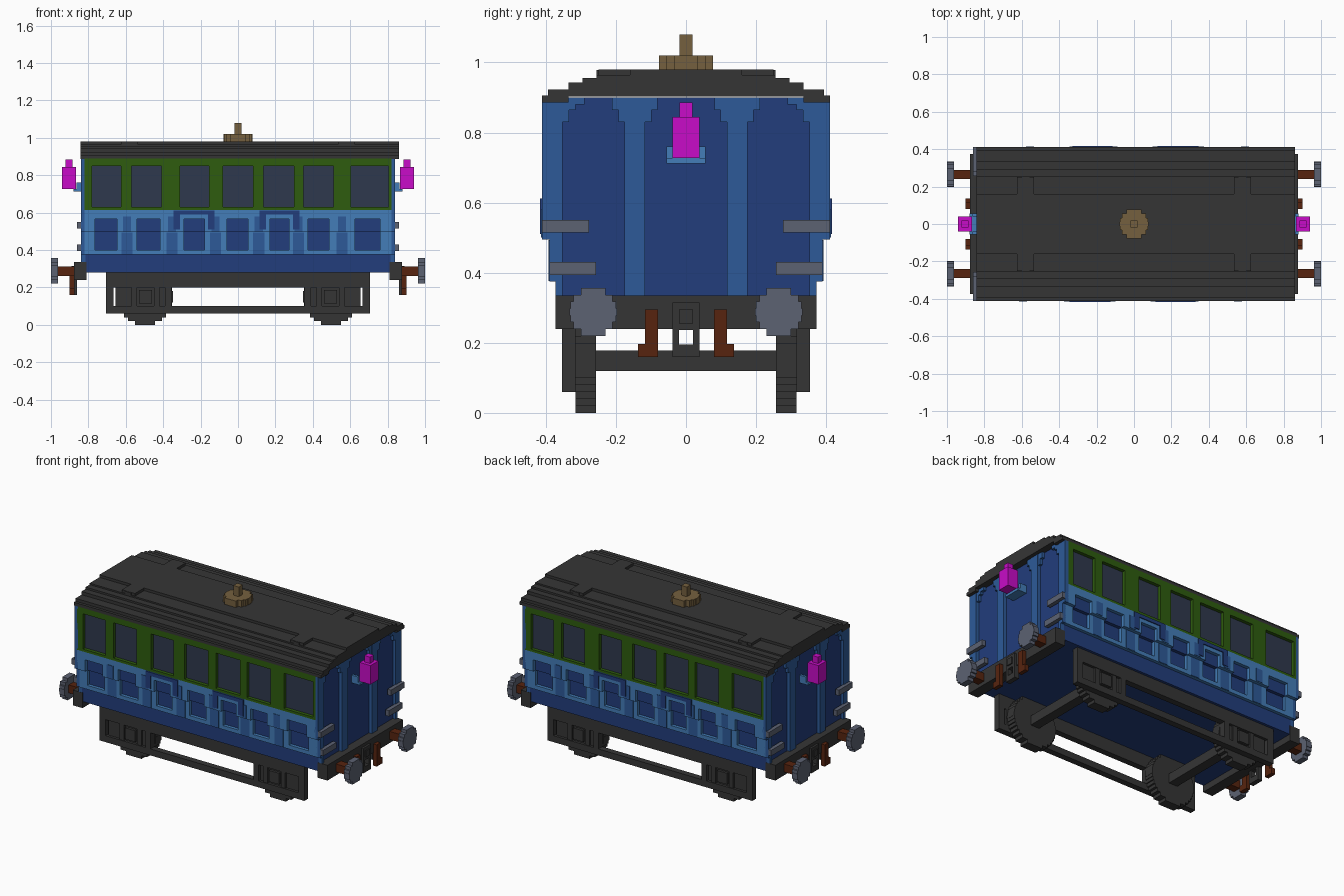
import bpy, bmesh, math
from itertools import product

old = bpy.data.objects.get("Cube")
if old:
    bpy.data.objects.remove(old, do_unlink=True)


def material(name, hexcode):
    rgb = [int(hexcode[i:i + 2], 16) / 255 for i in (0, 2, 4)]
    lin = [c / 12.92 if c <= 0.04045 else ((c + 0.055) / 1.055) ** 2.4 for c in rgb]
    m = bpy.data.materials.new(name)
    m.use_nodes = True
    m.diffuse_color = (*lin, 1)
    m.node_tree.nodes["Principled BSDF"].inputs["Base Color"].default_value = (*lin, 1)
    return m


CHAR = material("charcoal", "353535")
GREEN = material("dark_green", "2E5C0E")
GLASS = material("slate_glass", "2F384D")
NAVY = material("navy_blue", "223D7C")
MID = material("mid_blue", "2D5A98")
LIGHT = material("light_blue", "437DB8")
PINK = material("magenta", "C80CC8")
GREY = material("steel_grey", "5C6272")
BROWN = material("rust_brown", "57240F")
TAN = material("tan_brass", "75603F")

TURN = [(1, 1), (-1, -1)]               # half-turn copies
FOUR = list(product((1, -1), (1, -1)))  # copies in every quadrant


def part(name, mat, boxes, copies=((1, 1),)):
    """One object made of boxes (x0, x1, y0, y1, z0, z1), repeated with x/y signs."""
    bm = bmesh.new()
    for sx, sy in copies:
        for x0, x1, y0, y1, z0, z1 in boxes:
            vs = bmesh.ops.create_cube(bm, size=1)["verts"]
            for v in vs:
                v.co.x = sx * ((x0 + x1) / 2 + v.co.x * (x1 - x0))
                v.co.y = sy * ((y0 + y1) / 2 + v.co.y * (y1 - y0))
                v.co.z = (z0 + z1) / 2 + v.co.z * (z1 - z0)
    bmesh.ops.recalc_face_normals(bm, faces=bm.faces)
    me = bpy.data.meshes.new(name)
    bm.to_mesh(me)
    bm.free()
    me.materials.append(mat)
    ob = bpy.data.objects.new(name, me)
    bpy.context.collection.objects.link(ob)
    return ob


def disc(r, n):
    """Stepped round outline as n strips: (half width, low, high)."""
    h = 2 * r / n
    out = []
    for i in range(n):
        mid = -r + (i + 0.5) * h
        out.append((math.sqrt(r * r - mid * mid), -r + i * h, -r + (i + 1) * h))
    return out


def wall(spans, y0, y1, z0, z1, hz0, hz1, xe=0.82):
    """Side wall with an opening for each x span between hz0 and hz1."""
    boxes = []
    if hz0 > z0:
        boxes.append((-xe, xe, y0, y1, z0, hz0))
    if hz1 < z1:
        boxes.append((-xe, xe, y0, y1, hz1, z1))
    edges = [-xe] + [e for s in spans for e in s] + [xe]
    for a, b in zip(edges[::2], edges[1::2]):
        boxes.append((a, b, y0, y1, hz0, hz1))
    return boxes


# Body core and glazing
part("body_core", NAVY, [(-.82, .82, -.37, .37, .28, .90),
                         (-.82, .82, -.39, .39, .495, .62)])
part("window_glass", GLASS, [(-.81, .81, -.39, -.36, .62, .88)], TURN)

# Side walls: green window band, blue panelled band
windows = [(-.78, -.625), (-.57, -.41), (-.31, -.155), (-.08, .08),
           (.135, .30), (.35, .51), (.605, .805)]
panels = [(-.765, -.647), (-.54, -.417), (-.29, -.18), (-.06, .053),
          (.17, .273), (.375, .487), (.625, .76)]
part("window_wall", GREEN, wall(windows, -.411, -.385, .615, .888, .63, .85), TURN)
part("upper_panel_wall", LIGHT, wall(panels, -.411, -.38, .495, .615, .495, .567), TURN)
part("lower_panel_wall", LIGHT, wall(panels, -.39, -.36, .375, .495, .40, .495), TURN)

# Painted shading strips between the panels
gaps = []
for (a0, a1), (b0, b1) in zip(panels, panels[1:]):
    c = (a1 + b0) / 2
    gaps += [(c - .022, c + .022, -.414, -.40, .50, .58),
             (c - .03, c + .03, -.393, -.38, .377, .493)]
part("panel_gap_stripes", MID, gaps, TURN)
door = []
for a, b in (panels[2], panels[4]):
    door += [(a - .055, a - .02, -.417, -.40, .51, .612), (b + .02, b + .055, -.417, -.40, .51, .612),
             (a - .02, b + .02, -.417, -.40, .59, .612)]
part("door_surrounds", NAVY, door, TURN)

# End walls: framing strips over the dark core, with arched panel tops
ends = [(.815, .84, .117, .175, .335, .90)]
ends += [(.815, .84, .352, .411, .495, .886), (.815, .84, .352, .39, .375, .495),
         (.815, .84, .352, .372, .335, .375)]
for edge, d in ((.352, -1), (.175, 1), (.117, -1)):
    for w, z in ((.018, .83), (.036, .865)):
        lo, hi = sorted((edge, edge + d * w))
        ends.append((.815, .838, lo, hi, z, .90))
ends.append((.815, .838, .29, .352, .88, .90))
part("end_frames", MID, ends, FOUR)
part("end_rails", GREY, [(.835, .86, .277, .411, .515, .55),
                         (.835, .86, .257, .39, .394, .43)], FOUR)

# Stepped roof
X = (-.843, .86)
part("roof", CHAR, [(*X, -.411, -.335, .886, .905), (*X, .335, .411, .886, .905),
                    (*X, -.394, .394, .903, .923), (*X, -.335, .335, .92, .943),
                    (*X, -.295, .295, .94, .955), (*X, -.255, .255, .95, .964),
                    (*X, -.16, .16, .96, .98)])
part("roof_blocks", CHAR, [(.535, .625, .15, .25, .95, .98),
                           (.56, .60, .14, .255, .95, .979)], FOUR)

# Roof vent
part("roof_vent", TAN, [(-w, w, a, b, .975, 1.02) for w, a, b in disc(.077, 7)]
     + [(-.019, .019, -.019, .019, 1.0, 1.08)])

# End lamps and brackets
part("end_lamps", PINK, [(.866, .94, -.039, .039, .727, .845),
                         (.884, .922, -.018, .018, .84, .885)], TURN)
part("lamp_brackets", LIGHT, [(.815, .88, -.055, .055, .712, .727),
                              (.815, .864, -.055, -.039, .72, .76),
                              (.815, .864, .039, .055, .72, .76)], TURN)

# Headstocks, buffers and couplings
part("headstocks", CHAR, [(.81, .877, -.373, .373, .24, .335)], TURN)
part("buffer_shafts", BROWN, [(.87, .97, .24, .29, .262, .312)], FOUR)
part("buffer_heads", GREY, [(.963, 1.0, .265 - w, .265 + w, .288 + a, .288 + b)
                            for w, a, b in disc(.068, 7)], FOUR)
part("brake_pipes", BROWN, [(.875, .90, .08, .117, .16, .295),
                            (.875, .90, .097, .137, .16, .197)], FOUR)
part("coupling_hooks", CHAR, [(.86, .89, -.038, .038, .237, .315),
                              (.86, .89, -.038, -.02, .16, .24),
                              (.86, .89, .02, .038, .16, .24),
                              (.86, .89, -.038, .038, .16, .195),
                              (.88, .897, -.02, .02, .255, .295)], TURN)

# Underframe, wheels and axles
part("side_frames", CHAR, [(-.705, .705, .316, .354, .06, .10),
                           (-.705, .705, .316, .354, .20, .28)], [(1, 1), (1, -1)])
part("axle_guards", CHAR, [(.665, .705, .316, .354, .08, .25),
                           (.355, .655, .316, .338, .08, .25),
                           (.355, .39, .316, .354, .08, .25),
                           (.42, .45, .33, .35, .10, .20),
                           (.54, .57, .33, .35, .10, .20),
                           (.46, .53, .33, .354, .115, .185)], FOUR)
part("wheels", CHAR, [(.497 - w, .497 + w, .257, .316, .15 + a, .15 + b)
                      for w, a, b in disc(.15, 15)], FOUR)
part("axles", CHAR, [(.467, .527, -.26, .26, .12, .178)], TURN)
